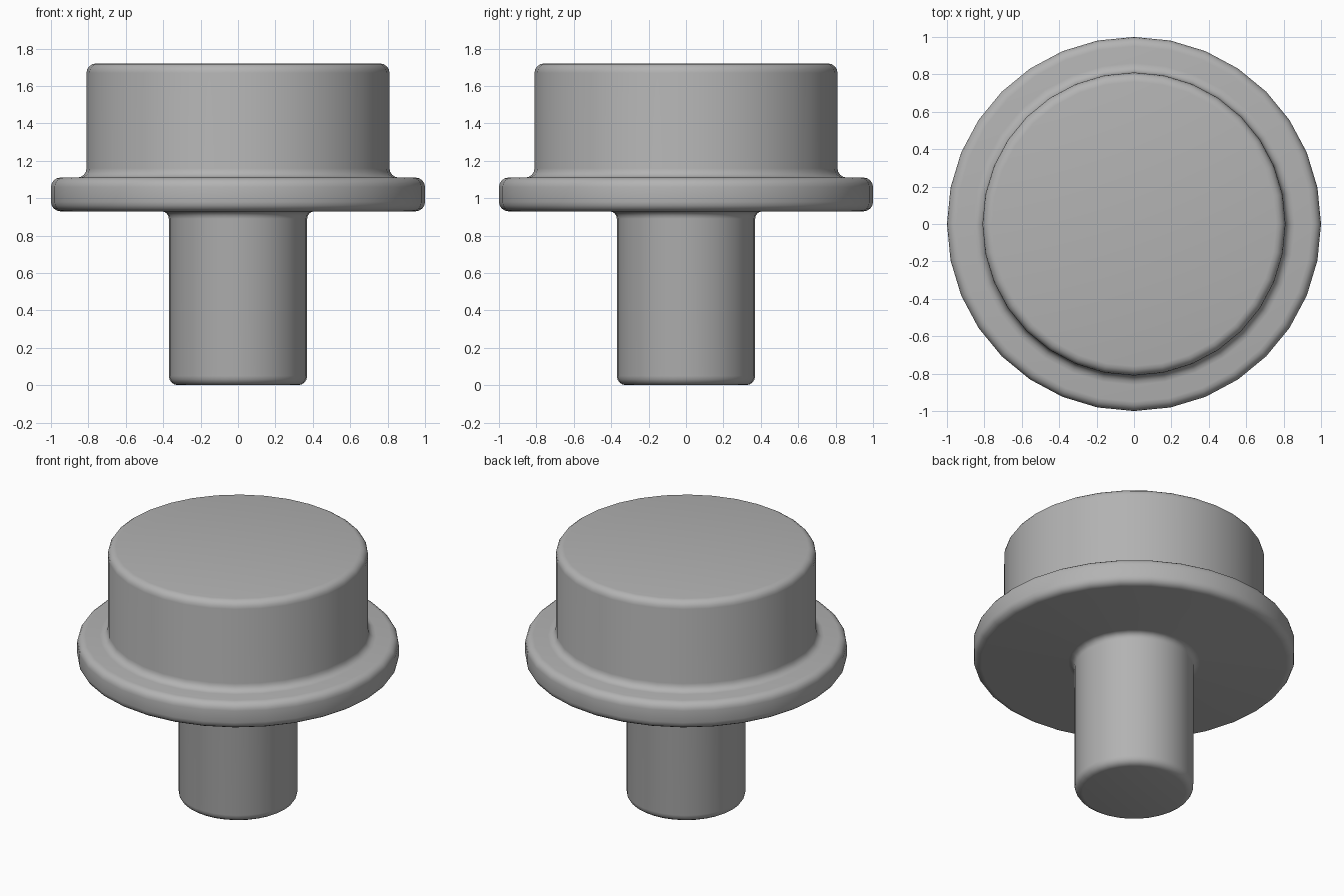
import bpy
import bmesh
from math import cos, sin, pi, radians
from mathutils import Vector

cube = bpy.data.objects.get("Cube")
if cube:
    bpy.data.objects.remove(cube, do_unlink=True)

SIDES = 32
ARC_STEPS = 4

# Plain grey material
grey = bpy.data.materials.new("plain_grey")
grey.use_nodes = True
colour = (0.45, 0.45, 0.45, 1)
grey.diffuse_color = colour
grey.node_tree.nodes["Principled BSDF"].inputs["Base Color"].default_value = colour


def arc(r, z, radius, start, end):
    """Quarter-round profile points about the centre (r, z), angles in degrees."""
    angles = [radians(start + (end - start) * i / ARC_STEPS) for i in range(ARC_STEPS + 1)]
    return [(r + radius * cos(a), z + radius * sin(a)) for a in angles]


# Half profile from the bottom centre to the top centre
stem = arc(0.32, 0.05, 0.05, -90, 0) + arc(0.41, 0.89, 0.04, 180, 90)
flange = arc(0.95, 0.98, 0.05, -90, 0) + arc(0.95, 1.06, 0.05, 0, 90)
head = arc(0.86, 1.16, 0.05, 270, 180) + arc(0.76, 1.67, 0.05, 0, 90)
profile = [(0, 0)] + stem + flange + head + [(0, 1.72)]

# Turn the profile into one solid
bm = bmesh.new()
verts = [bm.verts.new((0, -r, z)) for r, z in profile]
edges = [bm.edges.new(pair) for pair in zip(verts, verts[1:])]
bmesh.ops.spin(bm, geom=verts + edges, cent=Vector(), axis=Vector((0, 0, 1)),
               angle=2 * pi, steps=SIDES, use_duplicate=False)
bmesh.ops.remove_doubles(bm, verts=bm.verts, dist=0.0005)
bmesh.ops.recalc_face_normals(bm, faces=bm.faces)
mesh = bpy.data.meshes.new("flanged_plug")
bm.to_mesh(mesh)
bm.free()
mesh.materials.append(grey)

plug = bpy.data.objects.new("flanged_plug", mesh)
bpy.context.collection.objects.link(plug)

# Smooth rounded sides
bpy.ops.object.select_all(action='DESELECT')
plug.select_set(True)
bpy.context.view_layer.objects.active = plug
bpy.ops.object.shade_smooth_by_angle(angle=radians(40))
